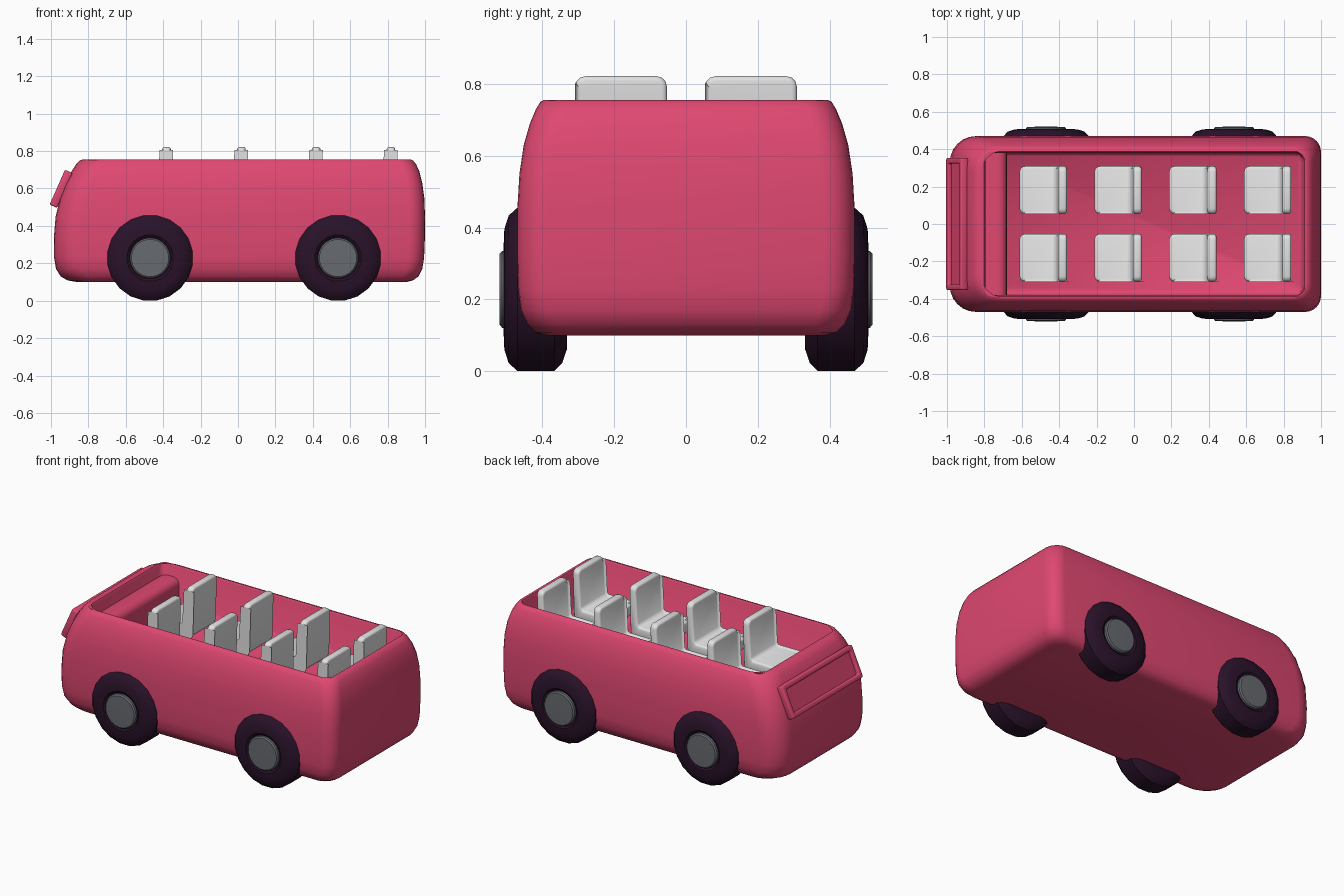
import bpy, bmesh, math
from mathutils import Matrix, Vector

if "Cube" in bpy.data.objects:
    bpy.data.objects.remove(bpy.data.objects["Cube"])


def material(name, rgb, rough=0.6):
    m = bpy.data.materials.new(name)
    m.use_nodes = True
    m.diffuse_color = (*rgb, 1)
    node = m.node_tree.nodes["Principled BSDF"]
    node.inputs["Base Color"].default_value = (*rgb, 1)
    node.inputs["Roughness"].default_value = rough
    return m


PINK = material("pink paint", (0.74, 0.064, 0.165))
SEAT = material("pale seat fabric", (0.76, 0.76, 0.76))
RUBBER = material("dark rubber", (0.022, 0.006, 0.022))
HUB = material("grey hub metal", (0.135, 0.145, 0.16))


def finish(name, bm, mat, angle=40):
    bmesh.ops.recalc_face_normals(bm, faces=bm.faces[:])
    mesh = bpy.data.meshes.new(name)
    bm.to_mesh(mesh)
    bm.free()
    mesh.materials.append(mat)
    ob = bpy.data.objects.new(name, mesh)
    bpy.context.collection.objects.link(ob)
    bpy.ops.object.select_all(action="DESELECT")
    ob.select_set(True)
    bpy.context.view_layer.objects.active = ob
    bpy.ops.object.shade_smooth_by_angle(angle=math.radians(angle))
    return ob


def loft(bm, rings, closed=False):
    """Skin equal-length rings; cap both ends unless closed."""
    rows = [[bm.verts.new(p) for p in ring] for ring in rings]
    n = len(rows[0])
    pairs = list(zip(rows, rows[1:]))
    if closed:
        pairs.append((rows[-1], rows[0]))
    for a, b in pairs:
        for i in range(n):
            j = (i + 1) % n
            bm.faces.new((a[i], a[j], b[j], b[i]))
    if not closed:
        bm.faces.new(rows[0])
        bm.faces.new(rows[-1])


def round_rect(z, x0, x1, y, front_r, rear_r, steps=6):
    """Rounded plan outline with separate front and rear corner radii."""
    pts = []
    corners = ((x1, y, rear_r), (x0, y, front_r), (x0, -y, front_r), (x1, -y, rear_r))
    for k, (cx, cy, r) in enumerate(corners):
        ox = cx - math.copysign(r, cx)
        oy = cy - math.copysign(r, cy)
        for s in range(steps + 1):
            a = (k + s / steps) * math.pi / 2
            pts.append((ox + r * math.cos(a), oy + r * math.sin(a), z))
    return pts


def bevelled(bm, width, segments=4):
    bmesh.ops.bevel(bm, geom=bm.edges[:], offset=width, segments=segments,
                    profile=0.5, affect="EDGES", clamp_overlap=True)


# Open-topped body shell: z, front x, rear x, half width
levels = [
    (0.10, -0.86, 0.90, 0.39), (0.108, -0.91, 0.935, 0.42),
    (0.13, -0.948, 0.965, 0.442), (0.17, -0.973, 0.985, 0.46),
    (0.23, -0.983, 0.995, 0.468), (0.33, -0.985, 0.999, 0.47),
    (0.45, -0.975, 1.0, 0.47), (0.55, -0.95, 0.996, 0.464),
    (0.63, -0.92, 0.985, 0.452), (0.69, -0.891, 0.97, 0.435),
    (0.73, -0.865, 0.952, 0.418), (0.75, -0.845, 0.936, 0.406),
    (0.756, -0.825, 0.922, 0.395)]
rings = [round_rect(*lv, 0.14, 0.085) for lv in levels]
inside = [(0.756, -0.802, 0.912, 0.387), (0.745, -0.795, 0.905, 0.38),
          (0.52, -0.795, 0.90, 0.378), (0.505, -0.785, 0.885, 0.365)]
rings += [round_rect(*lv, 0.04, 0.04) for lv in inside]
bm = bmesh.new()
loft(bm, rings)
finish("body_shell", bm, PINK, 50)

# Dashboard across the front of the cabin
bm = bmesh.new()
bmesh.ops.create_cube(bm, size=1, matrix=Matrix.Translation((-0.75, 0, 0.585))
                      @ Matrix.Diagonal((0.14, 0.758, 0.19, 1)))
edges = [e for e in bm.edges if all(v.co.z > 0.6 for v in e.verts)
         and abs(e.verts[0].co.y - e.verts[1].co.y) > 0.1]
bmesh.ops.bevel(bm, geom=edges, offset=0.045, segments=5, profile=0.5, affect="EDGES")
finish("dashboard", bm, PINK)

# Windscreen frame and pane, leaning back against the nose
low, high = Vector((-0.984, 0, 0.512)), Vector((-0.908, 0, 0.684))
up = (high - low).normalized()
side = Vector((0, 1, 0))
out = up.cross(side).normalized()
if out.x > 0:
    out = -out
centre = (low + high) / 2
tall = (high - low).length


def slanted(half_w, half_h, depth):
    return [centre + side * sy * half_w + up * sz * half_h + out * depth
            for sy, sz in ((1, 1), (-1, 1), (-1, -1), (1, -1))]


W, H, BAR = 0.353, tall / 2 + 0.008, 0.03
bm = bmesh.new()
loft(bm, [slanted(W, H, -0.022), slanted(W, H, 0.022),
          slanted(W - BAR, H - BAR, 0.022), slanted(W - BAR, H - BAR, -0.022)], closed=True)
bevelled(bm, 0.008, 3)
finish("windscreen_frame", bm, PINK)
bm = bmesh.new()
loft(bm, [slanted(W - 0.02, H - 0.02, -0.02), slanted(W - 0.02, H - 0.02, 0.002)])
finish("windscreen_pane", bm, PINK)

# Seats: a rounded L-shaped section swept across the width
section = [(-0.25, 0.503), (-0.02, 0.503), (-0.006, 0.53), (0.003, 0.822),
           (-0.043, 0.822), (-0.055, 0.59), (-0.07, 0.572), (-0.25, 0.572)]
for row in range(4):
    for s, label in ((1, "back_side"), (-1, "front_side")):
        x, y = -0.362 + 0.4 * row, 0.181 * s
        bm = bmesh.new()
        loft(bm, [[(x + px, y + w, pz) for px, pz in section] for w in (-0.128, 0.128)])
        # Round the corners of the cushion and backrest first, then every edge
        corners = [e for e in bm.edges
                   if abs(e.verts[0].co.y - e.verts[1].co.y) < 0.01 and
                   (all(v.co.z > 0.8 for v in e.verts) or
                    all(v.co.x < x - 0.24 for v in e.verts))]
        bmesh.ops.bevel(bm, geom=corners, offset=0.03, segments=3, profile=0.5,
                        affect="EDGES")
        sharp = [e for e in bm.edges if len(e.link_faces) == 2
                 and e.calc_face_angle() > math.radians(50)]
        bmesh.ops.bevel(bm, geom=sharp, offset=0.013, segments=3, profile=0.5,
                        affect="EDGES", clamp_overlap=True)
        finish(f"seat_{row + 1}_{label}", bm, SEAT, 45)


# Wheels: profiles of (radius, distance from centre line) turned about y
def turned(name, profile, x, s, mat, sides):
    bm = bmesh.new()
    loft(bm, [[(x + r * math.cos(a), s * y, 0.228 + r * math.sin(a))
               for a in ((i + 0.5) * math.tau / sides for i in range(sides))]
              for r, y in profile])
    finish(name, bm, mat, 35)


tyre = [(0.12, 0.335), (0.17, 0.332), (0.208, 0.345), (0.23, 0.366), (0.23, 0.47),
        (0.208, 0.494), (0.17, 0.506), (0.125, 0.508), (0.112, 0.498)]
hub = [(0.108, 0.48), (0.108, 0.512), (0.1, 0.519), (0.06, 0.52)]
for x, axle in ((-0.47, "nose"), (0.535, "tail")):
    for s, label in ((1, "back_side"), (-1, "front_side")):
        turned(f"tyre_{axle}_{label}", tyre, x, s, RUBBER, 20)
        turned(f"hub_{axle}_{label}", hub, x, s, HUB, 24)
